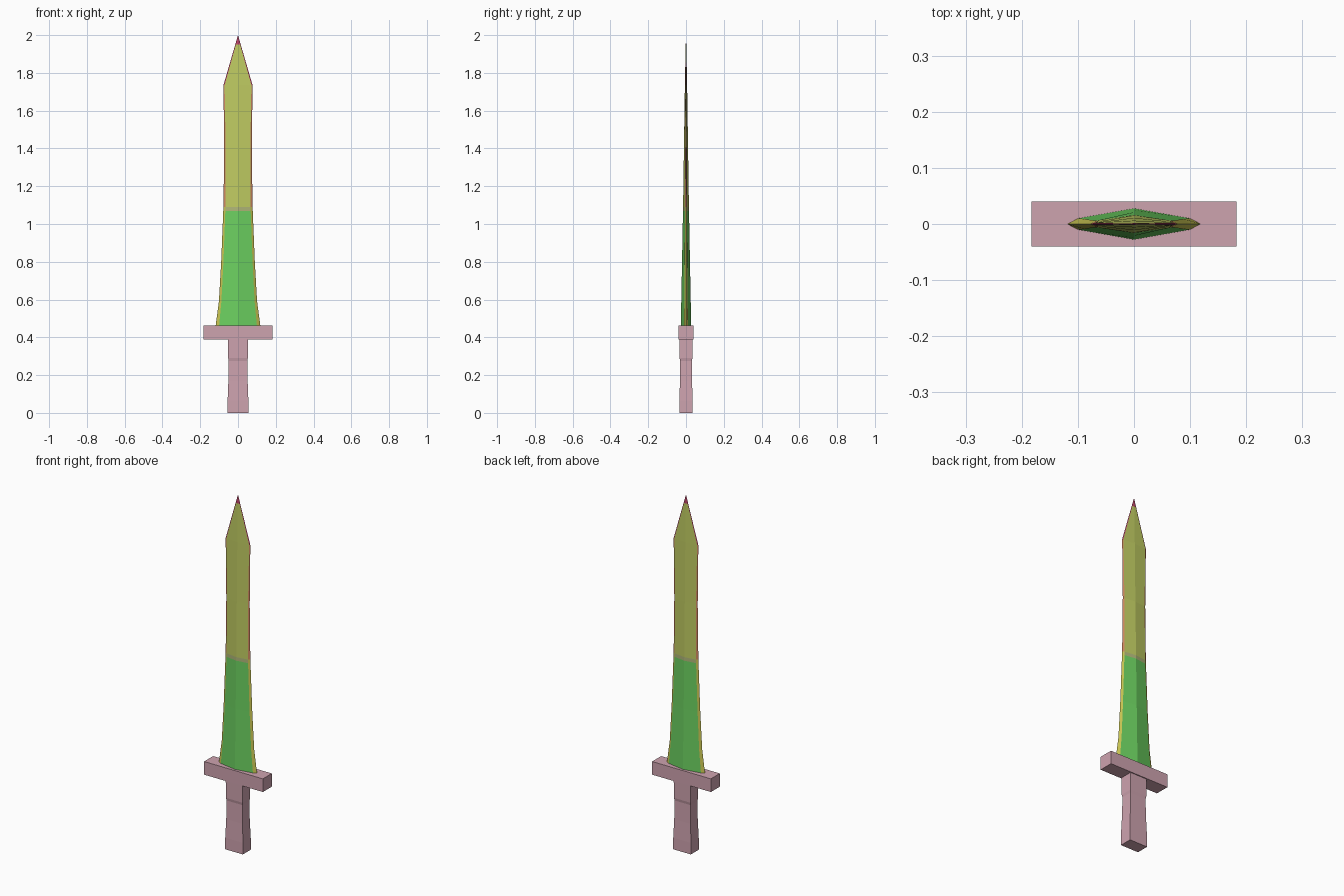
import bpy, bmesh

if "Cube" in bpy.data.objects:
    bpy.data.objects.remove(bpy.data.objects["Cube"])


def material(name, rgb):
    lin = [((c / 255 + 0.055) / 1.055) ** 2.4 if c > 10 else c / 3300 for c in rgb]
    m = bpy.data.materials.new(name)
    m.diffuse_color = (*lin, 1)
    m.use_nodes = True
    m.node_tree.nodes["Principled BSDF"].inputs["Base Color"].default_value = m.diffuse_color
    return m


PINK = material("dusty pink", (206, 163, 175))
GREEN = material("leaf green", (108, 208, 96))
BAND = material("pale tan", (176, 182, 120))
OLIVE = material("olive yellow", (192, 204, 98))
EDGE_LOW = material("edge yellow", (204, 200, 84))
EDGE_HIGH = material("edge salmon", (212, 138, 98))
TIP = material("tip magenta", (190, 68, 104))


def loft(name, sections, mats, tip=None, rule=None):
    """Skin a stack of equal-sided rings, closing at a point or a cap."""
    bm = bmesh.new()
    rings = [[bm.verts.new(p) for p in s] for s in sections]
    n = len(rings[0])
    bm.faces.new(rings[0][::-1])
    for a, b in zip(rings, rings[1:]):
        for i in range(n):
            j = (i + 1) % n
            f = bm.faces.new((a[i], a[j], b[j], b[i]))
            if rule:
                f.material_index = rule(f.calc_center_median().z, i)
    if tip:
        v = bm.verts.new(tip)
        for i in range(n):
            f = bm.faces.new((rings[-1][i], rings[-1][(i + 1) % n], v))
            if rule:
                f.material_index = rule(f.calc_center_median().z, i)
    else:
        bm.faces.new(rings[-1])
    bmesh.ops.recalc_face_normals(bm, faces=bm.faces)
    me = bpy.data.meshes.new(name)
    bm.to_mesh(me)
    bm.free()
    for m in mats:
        me.materials.append(m)
    ob = bpy.data.objects.new(name, me)
    bpy.context.collection.objects.link(ob)
    return ob


def box_ring(z, x, y):
    return [(-x, -y, z), (x, -y, z), (x, y, z), (-x, y, z)]


def blade_ring(z, w, inner, t, ty):
    # ridge front, bevel, edge, bevel, ridge back, bevel, edge, bevel
    return [(0, -t, z), (inner, -ty, z), (w, 0, z), (inner, ty, z),
            (0, t, z), (-inner, ty, z), (-w, 0, z), (-inner, -ty, z)]


# Grip with a slight waist
loft("grip", [box_ring(z, x, y) for z, x, y in (
    (0, 0.055, 0.035), (0.065, 0.055, 0.035), (0.17, 0.051, 0.032),
    (0.275, 0.049, 0.031), (0.29, 0.052, 0.034), (0.40, 0.052, 0.035))], [PINK])

# Crossguard
loft("crossguard", [box_ring(z, 0.183, 0.04) for z in (0.388, 0.462)], [PINK])


# Blade: flats coloured by height, sharpened edges coloured separately
def blade_rule(z, side):
    if z > 1.95:
        return 5
    if side in (1, 2, 5, 6):
        return 3 if z < 1.09 else 5 if z > 1.74 else 4
    return 0 if z < 1.07 else 1 if z < 1.09 else 2


loft("blade", [blade_ring(*s) for s in (
    (0.45, 0.120, 0.101, 0.028, 0.010),
    (0.59, 0.101, 0.088, 0.025, 0.009),
    (0.80, 0.089, 0.077, 0.021, 0.007),
    (1.07, 0.078, 0.067, 0.016, 0.006),
    (1.09, 0.077, 0.067, 0.0155, 0.006),
    (1.40, 0.073, 0.065, 0.011, 0.004),
    (1.735, 0.077, 0.071, 0.006, 0.002),
    (1.95, 0.0145, 0.011, 0.0015, 0.0008))],
    [GREEN, BAND, OLIVE, EDGE_LOW, EDGE_HIGH, TIP], (0, 0, 2.0), blade_rule)
